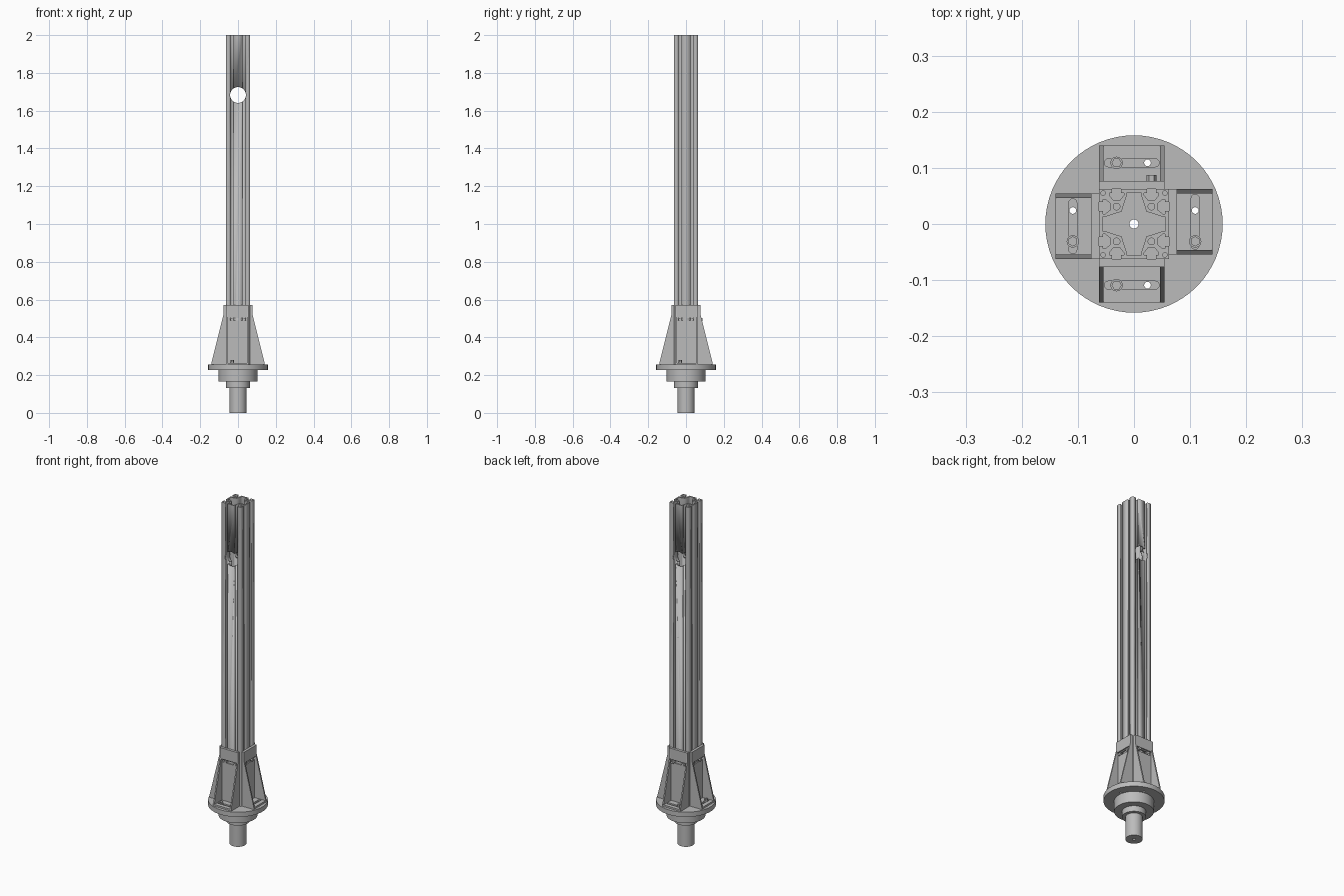
import bpy, bmesh
from math import cos, sin, pi
from mathutils import Matrix, Vector

cube = bpy.data.objects.get("Cube")
if cube:
    bpy.data.objects.remove(cube)

steel = bpy.data.materials.new("grey metal")
steel.use_nodes = True
GREY = (0.5, 0.5, 0.5, 1)
steel.diffuse_color = GREY
steel.node_tree.nodes["Principled BSDF"].inputs["Base Color"].default_value = GREY


# ---- 2D outlines ----
def circle(r, x=0, y=0, n=24):
    return [(x + r * cos(2 * pi * i / n), y + r * sin(2 * pi * i / n)) for i in range(n)]


def rect(x0, x1, y0, y1):
    return [(x0, y0), (x1, y0), (x1, y1), (x0, y1)]


def slot(half, r, x, y, n=8):
    ends = [(x + half - r, -pi / 2), (x - half + r, pi / 2)]
    return [(cx + r * cos(a + pi * i / n), y + r * sin(a + pi * i / n))
            for cx, a in ends for i in range(n + 1)]


def four_way(points):
    out = []
    for k in range(4):
        m = Matrix.Rotation(k * pi / 2, 2)
        out += [tuple(m @ Vector(p)) for p in points]
    return out


def prism(bm, loops, z0, z1, matrix=Matrix()):
    """Extrude an outline with holes from z0 to z1 and add it to bm."""
    big = 100
    curve = bpy.data.curves.new("outline", 'CURVE')
    curve.dimensions = '2D'
    curve.fill_mode = 'BOTH'
    curve.extrude = big * (z1 - z0) / 2
    for loop in loops:
        spline = curve.splines.new('POLY')
        spline.points.add(len(loop) - 1)
        for p, (x, y) in zip(spline.points, loop):
            p.co = (x * big, y * big, 0, 1)
        spline.use_cyclic_u = True
    temp = bpy.data.objects.new("outline", curve)
    bpy.context.collection.objects.link(temp)
    graph = bpy.context.evaluated_depsgraph_get()
    mesh = bpy.data.meshes.new_from_object(temp.evaluated_get(graph))
    part = bmesh.new()
    part.from_mesh(mesh)
    bmesh.ops.remove_doubles(part, verts=part.verts, dist=0.001)
    part.transform(matrix @ Matrix.Translation((0, 0, (z0 + z1) / 2)) @ Matrix.Scale(1 / big, 4))
    bmesh.ops.recalc_face_normals(part, faces=part.faces)
    part.to_mesh(mesh)
    part.free()
    bm.from_mesh(mesh)
    bpy.data.objects.remove(temp)
    bpy.data.curves.remove(curve)
    bpy.data.meshes.remove(mesh)


def finish(name, bm, smooth=True):
    mesh = bpy.data.meshes.new(name)
    bm.to_mesh(mesh)
    bm.free()
    mesh.materials.clear()
    mesh.materials.append(steel)
    obj = bpy.data.objects.new(name, mesh)
    bpy.context.collection.objects.link(obj)
    if smooth:
        bpy.ops.object.select_all(action='DESELECT')
        obj.select_set(True)
        bpy.context.view_layer.objects.active = obj
        bpy.ops.object.shade_smooth_by_angle()
    return obj


# ---- column: square extrusion with two T-slots per side ----
H, C = 0.0625, 0.031
t_slot = [(-0.008, 0), (-0.008, 0.007), (-0.013, 0.007), (-0.013, 0.011), (-0.006, 0.02)]
t_slot += [(-x, d) for x, d in reversed(t_slot)]
side = [(-H, -H)] + [(c + x, d - H) for c in (-C, C) for x, d in t_slot]
cavity = four_way([(0.056, -0.012), (0.056, 0.012), (0.047, 0.014), (0.036, 0.018),
                   (0.022, 0.022), (0.018, 0.036), (0.014, 0.047)])
bores = [circle(0.006, sx * C, sy * C, 16) for sx in (-1, 1) for sy in (-1, 1)]
corners = [circle(0.004, sx * 0.055, sy * 0.055, 12) for sx in (-1, 1) for sy in (-1, 1)]
bm = bmesh.new()
prism(bm, [four_way(side), cavity] + bores + corners, 0.255, 2.0)
column = finish("column", bm, smooth=False)

# round hole through the column, front to back
OUT = Matrix.Rotation(pi / 2, 4, 'X')   # outline in x, z; extruded towards the front
bm = bmesh.new()
prism(bm, [circle(0.042, 0, 1.683, 40)], -0.1, 0.1, OUT)
cutter = finish("hole_cutter", bm, smooth=False)
cutter.hide_render = True
cutter.hide_set(True)
cutter.display_type = 'WIRE'
cut = column.modifiers.new("through_hole", 'BOOLEAN')
cut.operation = 'DIFFERENCE'
cut.solver = 'EXACT'
cut.object = cutter

# ---- turned base: flange, hub, collar and shaft with a central bore ----
bore = circle(0.008)
bolt_holes = [circle(0.006, x, y, 16) for x, y in
              ((0.024, -0.109), (0.024, 0.109), (0.109, 0.024), (-0.109, 0.024))]
for name, radius, z0, z1, holes in (("flange", 0.158, 0.227, 0.255, bolt_holes),
                                    ("hub", 0.103, 0.165, 0.227, []),
                                    ("collar", 0.0625, 0.132, 0.165, []),
                                    ("shaft", 0.045, 0.0, 0.132, [])):
    bm = bmesh.new()
    prism(bm, [circle(radius, n=64), bore] + holes, z0, z1)
    finish(name, bm)

# ---- four angle brackets with their bolts ----
RIB = Matrix(((0, 0, 1, 0), (-1, 0, 0, 0), (0, 1, 0, 0), (0, 0, 0, 1)))
W, T, FLOOR, TOP = 0.0585, 0.008, 0.255, 0.572
rib = [(H, FLOOR), (0.14, FLOOR), (0.14, 0.268), (0.077, 0.52), (0.077, TOP), (H, TOP)]
for k, (name, shift, s) in enumerate((("front", -0.004, 1), ("right", 0.004, 1),
                                      ("back", 0.004, -1), ("left", 0.004, -1))):
    turn = Matrix.Rotation(k * pi / 2, 4, 'Z')
    bm = bmesh.new()
    # foot plate, wall plate and thick head
    prism(bm, [rect(shift - W, shift + W, -0.14, -H), slot(0.049, 0.007, shift, -0.109)],
          FLOOR, 0.265, turn)
    prism(bm, [rect(shift - W, shift + W, FLOOR, TOP), slot(0.049, 0.007, shift, 0.495)],
          H, 0.07, turn @ OUT)
    prism(bm, [rect(shift - W, shift + W, 0.508, TOP)], 0.07, 0.077, turn @ OUT)
    # sloping side ribs
    for x in (shift - W, shift + W - T):
        prism(bm, [rib], x, x + T, turn @ RIB)
    finish(name + "_bracket", bm)

    bm = bmesh.new()
    prism(bm, [circle(0.011, -C * s, -0.109)], FLOOR, 0.268, turn)
    prism(bm, [circle(0.009, -C * s, -0.109, 6)], 0.268, 0.279, turn)
    for x in (-C, C):
        reach = 0.087 if name == "back" and x < 0 else 0.075
        prism(bm, [circle(0.009, x, 0.495, 6)], H, reach, turn @ OUT)
    finish(name + "_bolts", bm)
